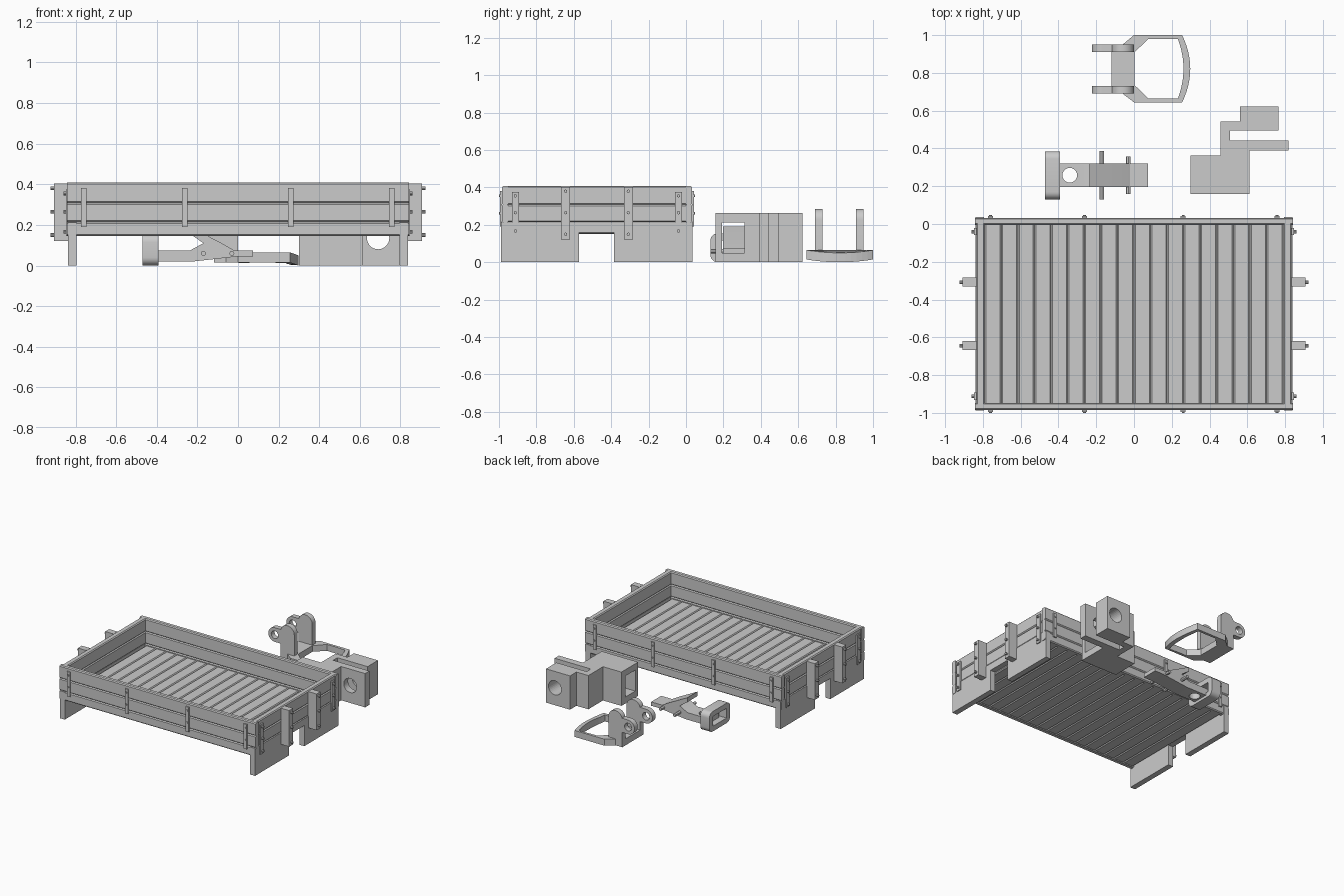
import bpy, bmesh, math
from mathutils import Vector

if "Cube" in bpy.data.objects:
    bpy.data.objects.remove(bpy.data.objects["Cube"])

grey = bpy.data.materials.new("plain_grey")
grey.diffuse_color = (0.6, 0.6, 0.6, 1)
grey.use_nodes = True
grey.node_tree.nodes["Principled BSDF"].inputs["Base Color"].default_value = grey.diffuse_color


def prism(name, pts, axis, lo, hi):
    """Extrude a closed profile along an axis (X: y,z  Y: x,z  Z: x,y)."""
    place = {"X": lambda a, b, t: (t, a, b),
             "Y": lambda a, b, t: (a, t, b),
             "Z": lambda a, b, t: (a, b, t)}[axis]
    bm = bmesh.new()
    ends = [[bm.verts.new(place(a, b, t)) for a, b in pts] for t in (lo, hi)]
    n = len(pts)
    for ring in ends:
        bm.faces.new(ring)
    for i in range(n):
        j = (i + 1) % n
        bm.faces.new((ends[0][i], ends[0][j], ends[1][j], ends[1][i]))
    bmesh.ops.recalc_face_normals(bm, faces=bm.faces)
    me = bpy.data.meshes.new(name)
    bm.to_mesh(me)
    bm.free()
    me.materials.append(grey)
    ob = bpy.data.objects.new(name, me)
    bpy.context.collection.objects.link(ob)
    return ob


def rect(a0, a1, b0, b1, c=0.0):
    """Rectangle profile, chamfered by c."""
    if not c:
        return [(a0, b0), (a1, b0), (a1, b1), (a0, b1)]
    return [(a0 + c, b0), (a1 - c, b0), (a1, b0 + c), (a1, b1 - c),
            (a1 - c, b1), (a0 + c, b1), (a0, b1 - c), (a0, b0 + c)]


def arc(cx, cy, r, start=0, end=360, n=24):
    full = end - start == 360
    steps = n if full else n + 1
    return [(cx + r * math.cos(math.radians(start + (end - start) * i / n)),
             cy + r * math.sin(math.radians(start + (end - start) * i / n)))
            for i in range(steps)]


def cut(ob, cutter):
    cutter.hide_render = True
    cutter.hide_set(True)
    m = ob.modifiers.new("cut", "BOOLEAN")
    m.operation = "DIFFERENCE"
    m.solver = "EXACT"
    m.object = cutter


def smooth(ob):
    bpy.ops.object.select_all(action="DESELECT")
    ob.select_set(True)
    bpy.context.view_layer.objects.active = ob
    bpy.ops.object.shade_smooth_by_angle(angle=math.radians(30))


# ---- Wagon body ----
CY = -0.476                      # body centre line
Y0, Y1 = -0.985, 0.033           # outer faces of the side walls
levels = [0.145, 0.214, 0.308, 0.408]

# Floor planks
n, half = 18, 0.79
w = 2 * half / n
for i in range(n):
    x = -half + i * w
    prism("floor_plank", rect(x, x + w, 0.15, 0.2, 0.007), "Y", Y0 + 0.03, Y1 - 0.03)

# Side and end wall planks
for k in range(3):
    z0, z1 = levels[k], levels[k + 1]
    for a, b in ((Y0, Y0 + 0.038), (Y1 - 0.038, Y1)):
        prism("side_plank", rect(a, b, z0, z1, 0.007), "X", -0.842, 0.842)
    if k:
        for s in (-1, 1):
            prism("end_plank", rect(min(s * 0.79, s * 0.835), max(s * 0.79, s * 0.835),
                                    z0, z1, 0.007), "Y", Y0 + 0.03, Y1 - 0.03)

for s in (-1, 1):
    def span(a, b):
        return sorted((s * a, s * b))

    # Headstock with a notch between its two legs
    prism("headstock", [(-0.988, 0), (-0.572, 0), (-0.572, 0.16), (-0.384, 0.16),
                        (-0.384, 0), (0.036, 0), (0.036, 0.213), (-0.988, 0.213)],
          "X", *span(0.795, 0.838))
    for t in (-1, 1):
        # Tall stakes
        y = CY + t * 0.168
        prism("end_stake", rect(y - 0.024, y + 0.024, 0.122, 0.403), "X", *span(0.835, 0.907))
        for z in (0.15, 0.265, 0.38):
            prism("stake_bolt", arc(y, z, 0.009, n=8), "X", *span(0.9, 0.923))
        # Flat corner straps
        y = CY + t * 0.436
        prism("end_strap", rect(y - 0.019, y + 0.019, 0.145, 0.375), "X", *span(0.835, 0.846))
        for z in (0.167, 0.265, 0.355):
            prism("strap_bolt", arc(y, z, 0.009, n=8), "X", *span(0.84, 0.86))

# Vertical straps on the long sides
for x in (-0.76, -0.262, 0.26, 0.757):
    for y, d in ((Y0, -1), (Y1, 1)):
        prism("side_strap", rect(x - 0.013, x + 0.013, 0.19, 0.382), "Y",
              *sorted((y, y + d * 0.009)))
        for z in (0.262, 0.355):
            prism("side_bolt", arc(x, z, 0.007, n=8), "Y", *sorted((y, y + d * 0.015)))

# ---- Stepped mounting block ----
block = prism("mount_block", [
    (0.30, 0.158), (0.612, 0.158), (0.612, 0.39), (0.818, 0.39), (0.818, 0.443),
    (0.507, 0.443), (0.507, 0.495), (0.766, 0.495), (0.766, 0.622), (0.56, 0.622),
    (0.56, 0.543), (0.458, 0.543), (0.458, 0.363), (0.30, 0.363)], "Z", 0, 0.262)
cut(block, prism("block_socket_cutter", rect(0.193, 0.312, 0.05, 0.213), "X", 0.2, 0.7))
cut(block, prism("block_bore_cutter", arc(0.69, 0.135, 0.055, n=32), "Y", 0.3, 0.7))
smooth(block)

# ---- Coupling arm ----
frame = prism("coupler_frame",
              arc(0.345, 0.04, 0.04, -90, 0, 6) + arc(0.345, 0.115, 0.04, 0, 90, 6)
              + arc(0.17, 0.115, 0.04, 90, 180, 6) + arc(0.17, 0.04, 0.04, 180, 270, 6),
              "X", -0.47, -0.392)
cut(frame, prism("frame_cutter", rect(0.175, 0.34, 0.04, 0.115), "X", -0.6, -0.3))
smooth(frame)
arm = prism("coupler_arm", [
    (-0.42, 0.02), (-0.22, 0.02), (0.0, 0.045), (0.075, 0.045), (0.075, 0.075),
    (-0.02, 0.075), (-0.08, 0.11), (-0.235, 0.19), (-0.235, 0.155), (-0.17, 0.11),
    (-0.235, 0.075), (-0.42, 0.075)], "Y", 0.197, 0.32)
cut(arm, prism("arm_bore_cutter", arc(-0.34, 0.258, 0.039), "Z", -0.1, 0.3))
smooth(arm)
for x, reach in ((-0.17, 0.128), (-0.03, 0.1)):
    smooth(prism("coupler_pin", arc(x, 0.06, 0.012, n=12), "Y", 0.258 - reach, 0.258 + reach))

# ---- Drawbar loop with two ears ----
LY = 0.822


def bow(x_end, x_mid, half_w, n=12):
    """Shallow curve across the rounded end of the loop."""
    return [(x_mid - (x_mid - x_end) * (1 - 2 * i / n) ** 2, LY - half_w * (1 - 2 * i / n))
            for i in range(n + 1)]


loop = prism("drawbar_loop",
             [(-0.118, 0.69), (-0.06, 0.69), (0, 0.644)] + bow(0.255, 0.298, 0.178)
             + [(0, 1.0), (-0.06, 0.95), (-0.118, 0.95)], "Z", 0.015, 0.065)
hole = prism("loop_cutter", [(0.003, 0.735), (0.077, 0.664)] + bow(0.232, 0.262, 0.158)
             + [(0.077, 0.98), (0.003, 0.91)], "Z", -0.1, 0.2)
for v in loop.data.vertices:     # rounded end dips down
    if v.co.x > 0.2:
        v.co.z -= 0.015 * (1 - ((v.co.y - LY) / 0.178) ** 2)
cut(loop, hole)
for y in (0.71, 0.93):
    ear = prism("ear", [(0, 0.02)] + arc(-0.059, 0.226, 0.059, 0, 180, 14)
                + [(-0.118, 0.02)], "Y", y - 0.02, y + 0.02)
    smooth(ear)
    lug = prism("ear_lug", [(-0.08, 0.13)] + [(-0.08, 0.24)]
                + arc(-0.168, 0.185, 0.055, 90, 270, 16), "Y", y - 0.02, y + 0.02)
    cut(lug, prism("lug_cutter", arc(-0.168, 0.185, 0.03, n=20), "Y", y - 0.1, y + 0.1))
    smooth(lug)
